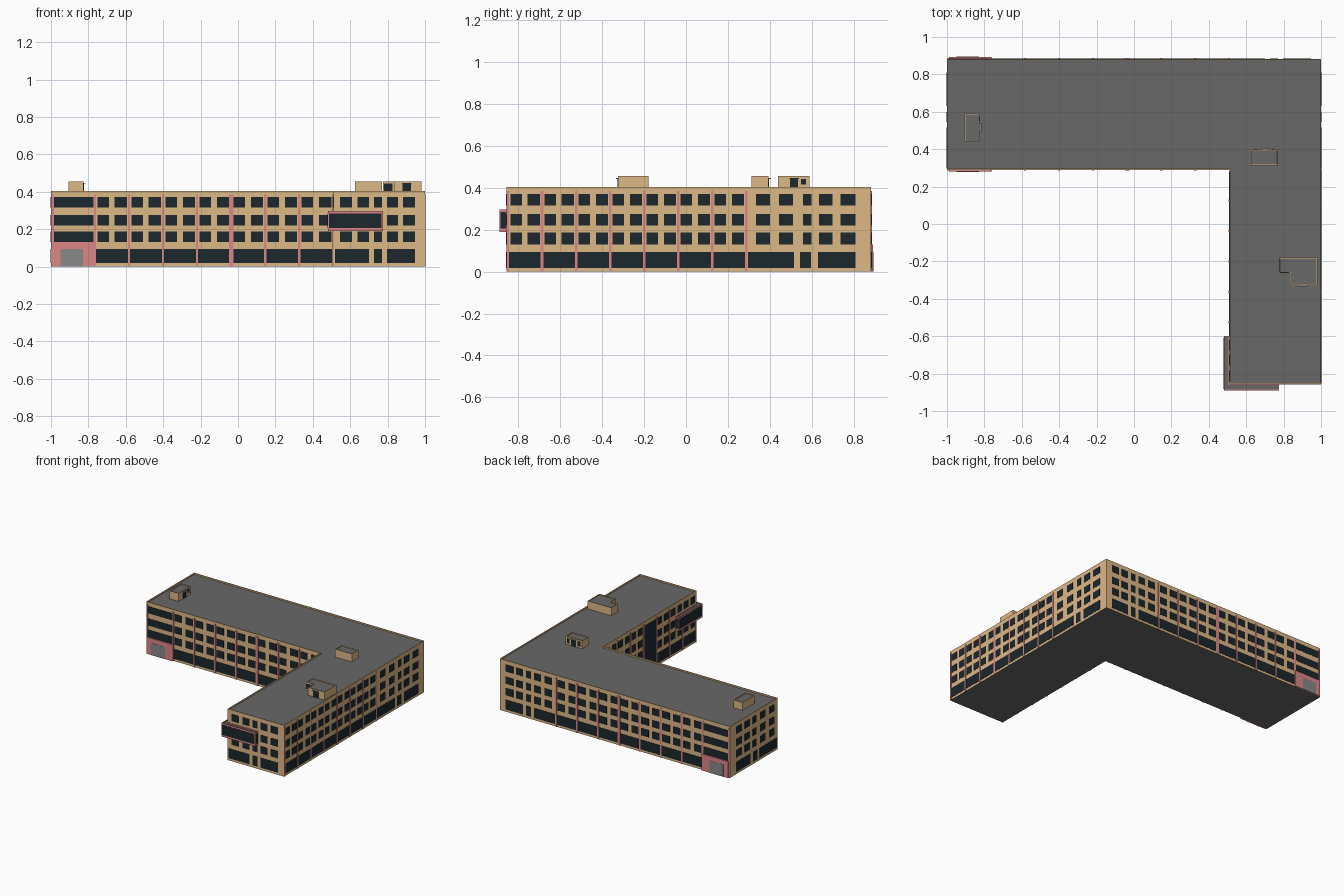
import bpy, bmesh

if "Cube" in bpy.data.objects:
    bpy.data.objects.remove(bpy.data.objects["Cube"])


def material(name, rgb):
    m = bpy.data.materials.new(name)
    m.diffuse_color = (*rgb, 1)
    m.use_nodes = True
    m.node_tree.nodes["Principled BSDF"].inputs["Base Color"].default_value = m.diffuse_color
    return m


TAN = material("tan_wall", (0.73, 0.48, 0.24))
PINK = material("pink_trim", (0.73, 0.24, 0.24))
GLASS = material("dark_glass", (0.011, 0.02, 0.026))
ROOF = material("roof_grey", (0.14, 0.14, 0.14))
DOOR = material("door_grey", (0.25, 0.25, 0.25))


def finish(bm, name, mats):
    me = bpy.data.meshes.new(name)
    bm.to_mesh(me)
    bm.free()
    for m in mats:
        me.materials.append(m)
    ob = bpy.data.objects.new(name, me)
    bpy.context.scene.collection.objects.link(ob)
    return ob


def prism(name, pts, z0, z1, wall, rim=0.006, drop=0.01):
    """Upright block from a plan outline, with a thin parapet and a sunken roof."""
    bm = bmesh.new()
    lo = [bm.verts.new((x, y, z0)) for x, y in pts]
    hi = [bm.verts.new((x, y, z1)) for x, y in pts]
    n = len(pts)
    for i in range(n):
        j = (i + 1) % n
        bm.faces.new((lo[i], lo[j], hi[j], hi[i]))
    base = bm.faces.new(lo[::-1])
    top = bm.faces.new(hi)
    bm.normal_update()
    for t in (rim, 0.0004):
        bmesh.ops.inset_region(bm, faces=[top], thickness=t, use_even_offset=True, use_boundary=True)
    for v in top.verts:
        v.co.z -= drop
    top.material_index = base.material_index = 1
    bm.normal_update()
    return finish(bm, name, [wall, ROOF])


def slabs(name, axis, plane, sign, rects, t, mat):
    """Thin panels (a0, a1, z0, z1) on a wall running along the given axis."""
    bm = bmesh.new()
    for a0, a1, z0, z1 in rects:
        v = bmesh.ops.create_cube(bm, size=1)["verts"]
        for p in v:
            a = a0 if p.co.x < 0 else a1
            d = plane + (sign * t if p.co.y > 0 else 0)
            z = z0 if p.co.z < 0 else z1
            p.co = (a, d, z) if axis == "x" else (d, a, z)
    bmesh.ops.recalc_face_normals(bm, faces=bm.faces[:])
    return finish(bm, name, [mat])


GROUND = (0.018, 0.095)
ROWS = [(0.13, 0.187), (0.22, 0.275), (0.316, 0.371)]
BAYS_X = [-0.765 + 0.1821 * i for i in range(8)]
BAYS_Y = [-0.85 + 0.1625 * i for i in range(8)]
END_X = [(0.545, 0.61), (0.64, 0.70), (0.727, 0.77), (0.797, 0.856), (0.882, 0.947)]
END_X_GROUND = [(0.518, 0.70), (0.727, 0.77), (0.797, 0.947)]
END_Y = [(0.335, 0.40), (0.444, 0.51), (0.558, 0.60), (0.634, 0.70), (0.738, 0.81)]
END_Y_GROUND = [(0.297, 0.515), (0.545, 0.598), (0.63, 0.81)]


def bay_windows(bays, glazed=None, oriel_end=None):
    """Two windows per floor and a wide ground pane in each bay."""
    out = []
    for i, (a, b) in enumerate(zip(bays, bays[1:])):
        if i == glazed:
            out.append((a + 0.006, b - 0.006, 0.018, 0.371))
            continue
        out.append((a + 0.006, b - 0.006, *GROUND))
        for k, row in enumerate(ROWS):
            for f0, f1 in ((0.07, 0.41), (0.58, 0.94)):
                w0, w1 = a + f0 * (b - a), a + f1 * (b - a)
                if k == 1 and oriel_end is not None and w0 < oriel_end:
                    continue
                out.append((w0, w1, *row))
    return out


def end_windows(cols, ground, oriel_end=None):
    out = [(*g, *GROUND) for g in ground]
    for k, row in enumerate(ROWS):
        out += [(*c, *row) for c in cols
                if not (k == 1 and oriel_end is not None and c[0] < oriel_end)]
    return out


def pillars(at, w=0.012):
    return [(a - w / 2, a + w / 2, 0, 0.385) for a in at]


# L-shaped main building
prism("building_body", [(-1, 0.29), (0.51, 0.29), (0.51, -0.857), (1, -0.857),
                        (1, 0.883), (-1, 0.883)], 0, 0.403, TAN)

# Long wing, front and back: bays, pillars, entrance portal and door
entrance = [(-0.985, -0.772, *r) for r in ROWS]
for side, plane, sign in (("front", 0.29, -1), ("back", 0.883, 1)):
    glass = bay_windows(BAYS_X) + entrance
    if side == "back":
        glass += end_windows(END_X, END_X_GROUND)
    slabs(side + "_windows", "x", plane, sign, glass, 0.002, GLASS)
    posts = BAYS_X[:7] if side == "front" else BAYS_X
    slabs(side + "_pillars", "x", plane, sign,
          pillars(posts + [-0.991]) + pillars([BAYS_X[4]], 0.024), 0.004, PINK)
    slabs(side + "_entrance_portal", "x", plane, sign, [(-0.99, -0.762, 0, 0.13)], 0.01, PINK)
    slabs(side + "_entrance_door", "x", plane + sign * 0.01, sign,
          [(-0.95, -0.83, 0, 0.095)], 0.0015, DOOR)

# Right side and courtyard side of the short wing
slabs("right_windows", "y", 1, 1, bay_windows(BAYS_Y) + end_windows(END_Y, END_Y_GROUND), 0.0015, GLASS)
slabs("right_pillars", "y", 1, 1, pillars(BAYS_Y), 0.003, PINK)
slabs("courtyard_windows", "y", 0.51, -1, bay_windows(BAYS_Y, 3, -0.6), 0.002, GLASS)
slabs("courtyard_pillars", "y", 0.51, -1,
      [(a - 0.006, a + 0.006, 0, 0.385 if a > -0.6 else 0.19) for a in BAYS_Y[:7]], 0.004, PINK)

# Gable ends
slabs("left_end_windows", "y", -1, -1, end_windows(END_Y, END_Y_GROUND), 0.0015, GLASS)
slabs("front_end_windows", "x", -0.857, -1, end_windows(END_X, END_X_GROUND, 0.775), 0.002, GLASS)

# Corner oriel wrapping the short wing
prism("corner_oriel", [(0.48, -0.89), (0.775, -0.89), (0.775, -0.857), (0.51, -0.857),
                       (0.51, -0.60), (0.48, -0.60)], 0.19, 0.297, PINK, 0.004, 0.006)
OZ = (0.205, 0.284)
for name, axis, plane, sign, a0, a1 in (
        ("front", "x", -0.89, -1, 0.487, 0.768), ("left", "y", 0.48, -1, -0.883, -0.607),
        ("right", "y", 0.775, 1, -0.885, -0.86), ("back", "x", -0.60, 1, 0.485, 0.506)):
    slabs("oriel_glass_" + name, axis, plane, sign, [(a0, a1, *OZ)], 0.0015, GLASS)


# Rooftop stair houses
def rect(x0, x1, y0, y1):
    return [(x0, y0), (x1, y0), (x1, y1), (x0, y1)]


prism("roof_house_left", rect(-0.905, -0.825, 0.44, 0.59), 0.391, 0.456, TAN, 0.004, 0.006)
prism("roof_house_middle", rect(0.625, 0.77, 0.313, 0.395), 0.391, 0.456, TAN, 0.004, 0.006)
prism("roof_house_right", [(0.775, -0.26), (0.835, -0.26), (0.835, -0.325), (0.98, -0.325),
                           (0.98, -0.18), (0.775, -0.18)], 0.391, 0.456, TAN, 0.004, 0.006)

# Stair house openings and small door canopies
HZ = (0.405, 0.443)
slabs("roof_openings_left", "y", -0.825, 1, [(0.497, 0.535, 0.393, 0.443), (0.55, 0.572, 0.415, 0.443)], 0.002, GLASS)
slabs("roof_openings_middle", "x", 0.395, 1, [(0.68, 0.72, 0.393, 0.443), (0.64, 0.665, *HZ),
                                            (0.735, 0.757, *HZ)], 0.002, GLASS)
slabs("roof_window_right", "x", -0.26, -1, [(0.78, 0.825, *HZ)], 0.002, GLASS)
slabs("roof_door_right", "x", -0.325, -1, [(0.88, 0.925, 0.393, 0.443)], 0.002, GLASS)
for name, axis, plane, sign, a0, a1 in (
        ("left", "y", -0.825, 1, 0.495, 0.54), ("middle", "x", 0.395, 1, 0.678, 0.722),
        ("right", "x", -0.325, -1, 0.877, 0.928)):
    slabs("door_canopy_" + name, axis, plane, sign, [(a0, a1, 0.443, 0.447)], 0.01, DOOR)
